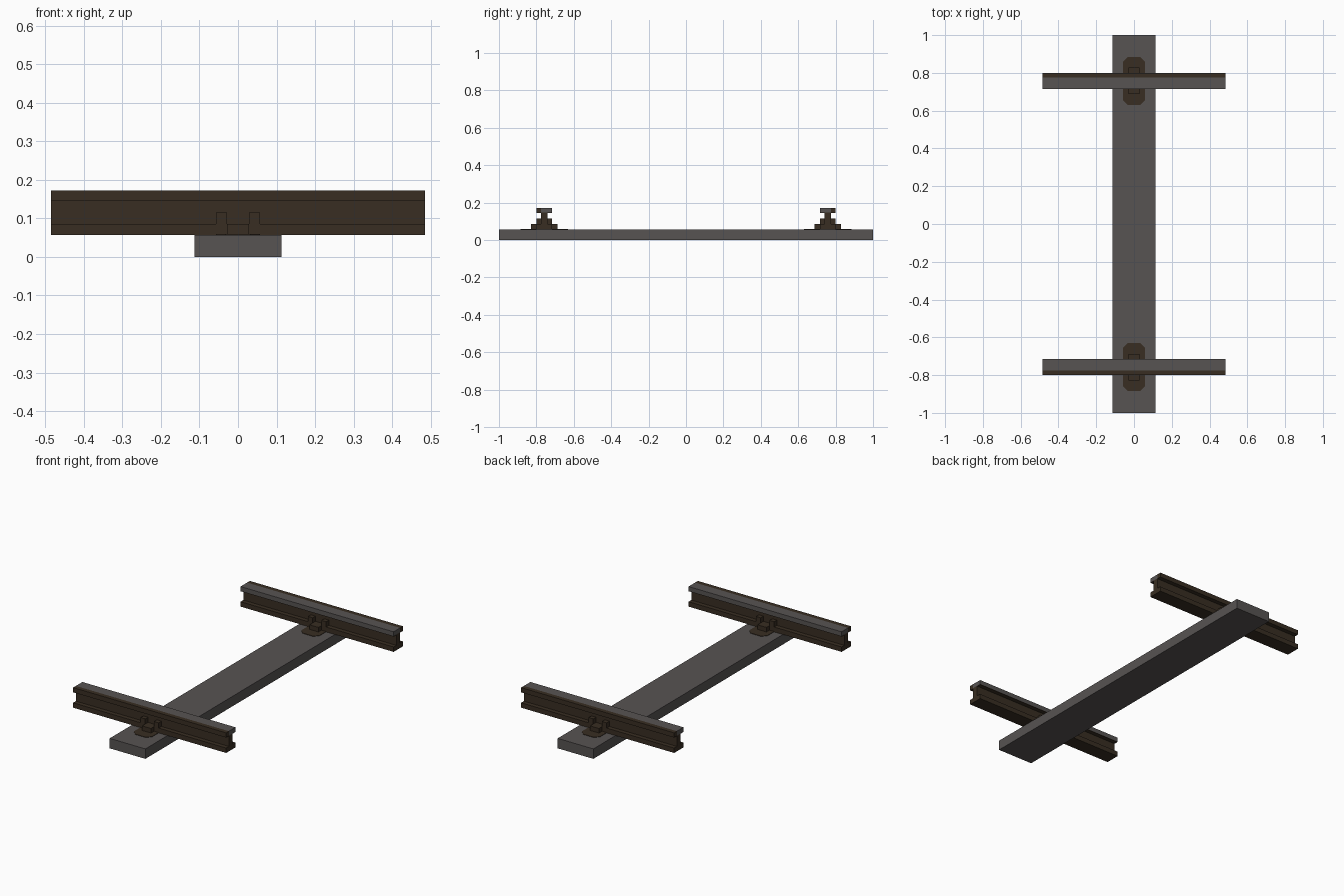
import bpy, bmesh

if "Cube" in bpy.data.objects:
    bpy.data.objects.remove(bpy.data.objects["Cube"])

def material(name, rgb):
    m = bpy.data.materials.new(name)
    m.diffuse_color = (*rgb, 1)
    m.use_nodes = True
    m.node_tree.nodes["Principled BSDF"].inputs["Base Color"].default_value = m.diffuse_color
    return m

GREY = material("grey", (0.095, 0.087, 0.085))
RUST = material("rust_brown", (0.040, 0.027, 0.016))

def extrude(name, pts, axis, lo, hi, mats):
    """Extrude a closed 2D outline along x (pts are y,z) or z (pts are x,y)."""
    place = (lambda p, t: (t, *p)) if axis == "x" else (lambda p, t: (*p, t))
    bm = bmesh.new()
    a = [bm.verts.new(place(p, lo)) for p in pts]
    b = [bm.verts.new(place(p, hi)) for p in pts]
    n = len(pts)
    for i in range(n):
        j = (i + 1) % n
        bm.faces.new((a[i], a[j], b[j], b[i]))
    bm.faces.new(a)
    bm.faces.new(b)
    bmesh.ops.recalc_face_normals(bm, faces=bm.faces)
    me = bpy.data.meshes.new(name)
    bm.to_mesh(me)
    bm.free()
    for m in mats:
        me.materials.append(m)
    ob = bpy.data.objects.new(name, me)
    bpy.context.collection.objects.link(ob)
    return ob

def box(name, x0, x1, y0, y1, z0, z1, mat):
    y0, y1 = sorted((y0, y1))
    return extrude(name, [(x0, y0), (x1, y0), (x1, y1), (x0, y1)], "z", z0, z1, [mat])

# Sleeper
box("sleeper", -0.113, 0.113, -1, 1, 0, 0.057, GREY)

C = 0.758
for s, side in ((-1, "front"), (1, "back")):
    # Rail foot and web, brown, with the outer strip of the head
    half = [(0.042, 0.057), (0.042, 0.085), (0.017, 0.085), (0.017, 0.145),
            (0.042, 0.145), (0.042, 0.172), (0.017, 0.172), (0.017, 0.145)]
    outline = half[:7] + [(0.017, 0.147), (-0.042, 0.147), (-0.042, 0.145),
                          (-0.017, 0.145), (-0.017, 0.085), (-0.042, 0.085), (-0.042, 0.057)]
    extrude(side + "_rail", [(s * (C + y), z) for y, z in outline], "x", -0.485, 0.485, [RUST])
    # Polished inner running surface of the head
    box(side + "_rail_running_surface", -0.485, 0.485, s * (C - 0.042), s * (C + 0.017),
        0.147, 0.172, GREY)
    # Base plate with cut corners
    w, l, c = 0.057, 0.127, 0.024
    octo = [(-w, -l + c), (-w + c, -l), (w - c, -l), (w, -l + c),
            (w, l - c), (w - c, l), (-w + c, l), (-w, l - c)]
    extrude(side + "_base_plate", [(x, y + s * C) for x, y in octo], "z", 0.055, 0.0595, [RUST])
    # Clip: central block and two upright prongs against the web
    box(side + "_clip_block", -0.028, 0.028, s * (C - 0.07), s * (C + 0.07), 0.057, 0.0855, RUST)
    for k, x in enumerate((-0.057, 0.028)):
        box(f"{side}_clip_prong_{k + 1}", x, x + 0.029, s * (C - 0.042), s * (C + 0.042),
            0.08, 0.115, RUST)
